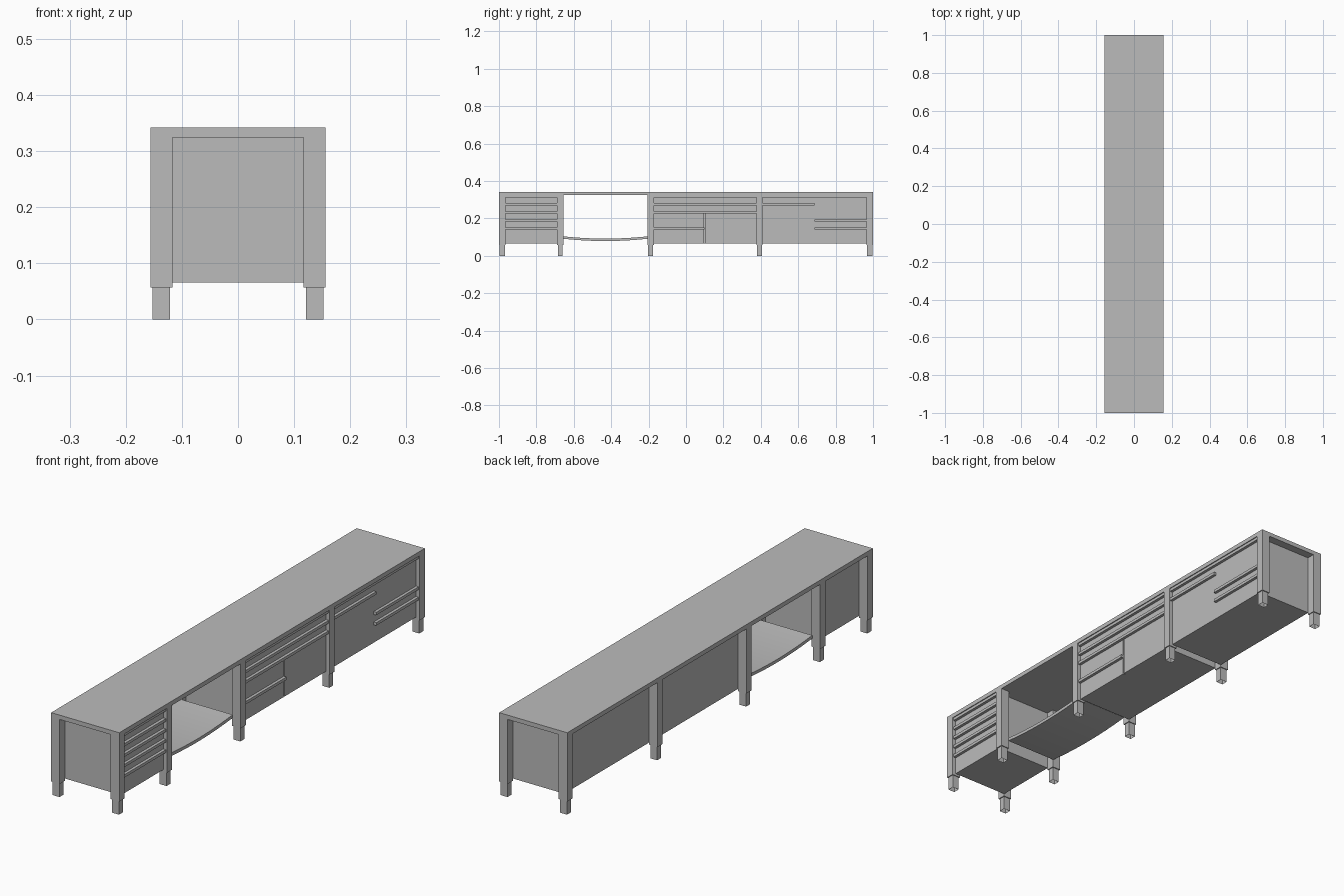
import bpy
import bmesh

cube = bpy.data.objects.get("Cube")
if cube:
    bpy.data.objects.remove(cube, do_unlink=True)

grey = bpy.data.materials.new("plain grey")
grey.use_nodes = True
grey.diffuse_color = (0.5, 0.5, 0.5, 1)
grey.node_tree.nodes["Principled BSDF"].inputs["Base Color"].default_value = (0.5, 0.5, 0.5, 1)


def finish(name, bm):
    mesh = bpy.data.meshes.new(name)
    bm.to_mesh(mesh)
    bm.free()
    mesh.materials.append(grey)
    obj = bpy.data.objects.new(name, mesh)
    bpy.context.collection.objects.link(obj)
    return obj


def box(name, xs, ys, zs, open_bottom=False):
    bm = bmesh.new()
    bmesh.ops.create_cube(bm, size=1)
    for v in bm.verts:
        v.co = [r[0] if c < 0 else r[1] for c, r in zip(v.co, (xs, ys, zs))]
    if open_bottom:
        bm.normal_update()
        low = [f for f in bm.faces if f.normal.z < -0.9]
        bmesh.ops.delete(bm, geom=low, context='FACES_ONLY')
    return finish(name, bm)


HALF = 0.156
TOP_Z = 0.342
UNDER = 0.324      # underside of the worktop
BASE = 0.066       # underside of the cabinets
LEG_Z = 0.057
LEG_X = 0.039
BACK = -0.118
FRONT = 0.14
GRIP = 0.152

# Worktop
box("worktop", (-HALF, HALF), (-1, 1), (UNDER, TOP_Z))

# Legs with narrower hollow feet
leg_spans = [(-1, -0.965), (-0.689, -0.655), (-0.206, -0.172), (0.376, 0.41), (0.965, 1)]
inset = 0.004
for y0, y1 in leg_spans:
    for side, x0 in (("front", HALF - LEG_X), ("back", -HALF)):
        x1 = x0 + LEG_X
        box(side + "_leg", (x0, x1), (y0, y1), (LEG_Z, UNDER))
        box(side + "_foot", (x0 + inset, x1 - inset), (y0 + inset, y1 - inset),
            (0, LEG_Z), open_bottom=True)

# Bays between neighbouring legs
bays = [(a[1], b[0]) for a, b in zip(leg_spans, leg_spans[1:])]
drawer_bay, shelf_bay, door_bay, wide_bay = bays
door_split = 0.1
wide_split = 0.688


def grip_z(row):
    return 0.318 - 0.043 * row


def grip(row, ys):
    z = grip_z(row)
    box("drawer_grip", (FRONT, GRIP), ys, (z - 0.006, z + 0.006))


# Cabinets and their fronts
panel = FRONT - 0.01
for name, bay in (("drawer", drawer_bay), ("door", door_bay), ("wide", wide_bay)):
    box(name + "_cabinet", (BACK, panel), bay, (BASE, UNDER))
for name, bay in (("drawer", drawer_bay), ("wide", wide_bay)):
    box(name + "_front", (panel, FRONT), bay, (BASE, UNDER))
mid = grip_z(2)
gap = 0.003
box("upper_drawer_front", (panel, FRONT), door_bay, (mid, UNDER))
box("left_door", (panel, FRONT), (door_bay[0], door_split - gap), (BASE, mid))
box("right_door", (panel, FRONT), (door_split + gap, door_bay[1]), (BASE, mid))

# Grip rails along the drawer fronts
for row in range(5):
    grip(row, drawer_bay)
for row in range(3):
    grip(row, door_bay)
grip(4, (door_bay[0], door_split))
grip(0, wide_bay)
grip(1, (wide_bay[0], wide_split))
for row in (3, 4):
    grip(row, (wide_split, wide_bay[1]))

# Sagging shelf in the open bay
bm = bmesh.new()
steps = 12
sag = 0.012
rows = []
for i in range(steps + 1):
    t = i / steps
    y = shelf_bay[0] + t * (shelf_bay[1] - shelf_bay[0])
    z = 0.104 - sag * 4 * t * (1 - t)
    rows.append([bm.verts.new((x, y, z + dz))
                 for x, dz in ((-0.12, 0), (0.12, 0), (0.12, -0.013), (-0.12, -0.013))])
for a, b in zip(rows, rows[1:]):
    for k in range(4):
        n = (k + 1) % 4
        bm.faces.new((a[k], a[n], b[n], b[k]))
bm.faces.new(rows[0])
bm.faces.new(rows[-1])
bmesh.ops.recalc_face_normals(bm, faces=bm.faces)
shelf = finish("sagging_shelf", bm)
bpy.context.view_layer.objects.active = shelf
shelf.select_set(True)
bpy.ops.object.shade_smooth_by_angle()
